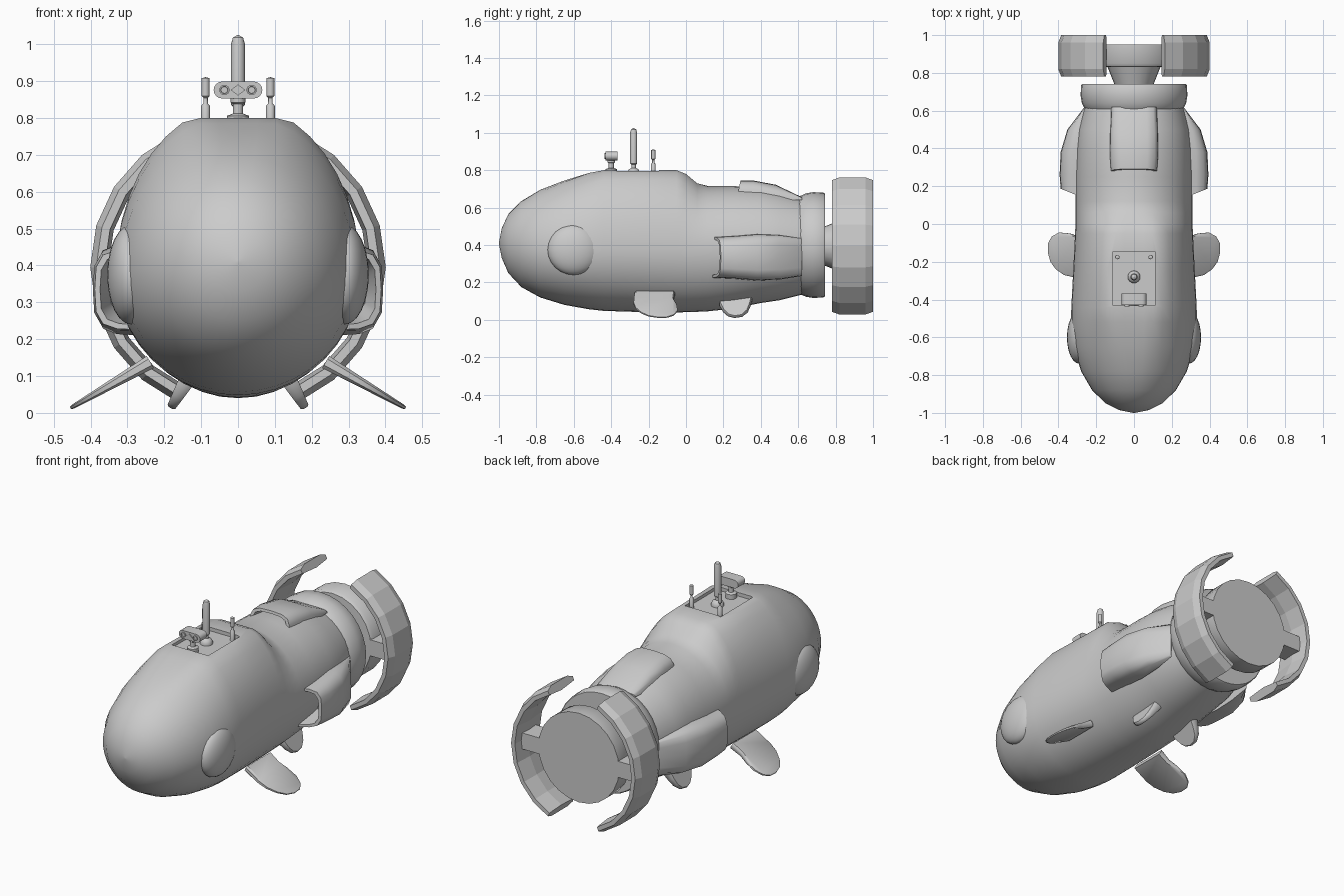
import bpy, bmesh, math
from mathutils import Vector

if "Cube" in bpy.data.objects:
    bpy.data.objects.remove(bpy.data.objects["Cube"])


def finish(name, bm, angle=40):
    """Turn a bmesh into an object; angle=None keeps flat faces."""
    bmesh.ops.remove_doubles(bm, verts=bm.verts, dist=1e-5)
    bmesh.ops.recalc_face_normals(bm, faces=bm.faces)
    me = bpy.data.meshes.new(name)
    bm.to_mesh(me)
    bm.free()
    ob = bpy.data.objects.new(name, me)
    bpy.context.collection.objects.link(ob)
    if angle:
        smooth(ob, angle)
    return ob


def smooth(ob, angle=40):
    bpy.ops.object.select_all(action='DESELECT')
    ob.select_set(True)
    bpy.context.view_layer.objects.active = ob
    bpy.ops.object.shade_smooth_by_angle(angle=math.radians(angle))


def loft(name, rings, angle=40):
    """Skin closed rings of equal length and cap both ends."""
    bm = bmesh.new()
    vs = [[bm.verts.new(p) for p in r] for r in rings]
    n = len(vs[0])
    for a, b in zip(vs, vs[1:]):
        for i in range(n):
            j = (i + 1) % n
            bm.faces.new((a[i], a[j], b[j], b[i]))
    bm.faces.new(vs[0])
    bm.faces.new(vs[-1])
    return finish(name, bm, angle)


def lathe(name, profile, centre, axis, seg=24):
    """Profile of (radius, position along axis); axis is 'y' or 'z'."""
    cx, c2 = centre
    rings = []
    for r, h in profile:
        ring = []
        for i in range(seg):
            a = math.tau * i / seg
            u, v = max(r, 1e-4) * math.cos(a), max(r, 1e-4) * math.sin(a)
            ring.append((cx + u, h, c2 + v) if axis == 'y' else (cx + u, c2 + v, h))
        rings.append(ring)
    return loft(name, rings)


# Hull: stations of y, bottom z, widest z, top z, half width, crown flattening
stations = [
    (-1.0, .405, .41, .415, .005, 1), (-.985, .33, .41, .49, .08, 1),
    (-.95, .25, .41, .565, .15, 1), (-.88, .175, .40, .635, .222, 1),
    (-.78, .12, .39, .695, .28, 1.01), (-.65, .08, .385, .745, .32, 1.03),
    (-.52, .057, .38, .785, .333, 1.06), (-.44, .048, .38, .80, .332, 1.09),
    (-.25, .042, .38, .80, .322, 1.09), (-.05, .04, .38, .80, .312, 1.09),
    (.0, .041, .38, .78, .31, 1.07), (.06, .043, .385, .73, .31, 1.02),
    (.12, .046, .385, .715, .31, 1), (.25, .06, .39, .715, .31, 1),
    (.4, .09, .395, .71, .305, 1), (.5, .105, .395, .69, .295, 1),
    (.62, .135, .4, .655, .262, 1)]
rings = []
for y, zb, zc, zt, w, k in stations:
    ring = []
    for i in range(40):
        a = math.tau * i / 40
        s = math.sin(a)
        z = min(zc + s * k * (zt - zc), zt) if s > 0 else zc + s * (zc - zb)
        ring.append((w * math.cos(a), y, z))
    rings.append(ring)
hull = loft("hull", rings)

# Shallow mast well cut into the crown
bpy.ops.mesh.primitive_cube_add(size=1, location=(0, -.288, .83))
cutter = bpy.context.object
cutter.name = "well_cutter"
cutter.scale = (.225, .285, .10)
mod = hull.modifiers.new("well", 'BOOLEAN')
mod.operation = 'DIFFERENCE'
mod.solver = 'EXACT'
mod.object = cutter
bpy.context.view_layer.objects.active = hull
bpy.ops.object.modifier_apply(modifier="well")
bpy.data.objects.remove(cutter)
smooth(hull)

# Side blisters
for side, sx in (("right", 1), ("left", -1)):
    bpy.ops.mesh.primitive_uv_sphere_add(segments=24, ring_count=12, location=(sx * .29, -.6, .375))
    ob = bpy.context.object
    ob.name = side + "_blister"
    ob.scale = (.065, .14, .135)
    smooth(ob)


# Intake scoops: section stations of y, half width, outer height; hollow mouth in front
def scoop(name, place, base, mouth_y, slant, secs):
    def ring(y, w, h, lean, lo=base):
        shape = [(-1, 0), (-.97, .55), (-.85, .85), (-.55, 1), (0, 1.03),
                 (.55, 1), (.85, .85), (.97, .55), (1, 0)]
        return [place(u * w, y + lean * v * (h - lo), lo + v * (h - lo)) for u, v in shape]
    y0, w0, h0 = mouth_y, secs[0][1], secs[0][2]
    rs = [ring(y0 + .16, w0 * .6, h0 - .04, 0),
          ring(y0, w0 * .87, h0 - .014, slant),
          ring(y0, w0, h0, slant)]
    rs += [ring(y, w, h, 0) for y, w, h in secs[1:]]
    loft(name, rs, 45)


for side, sx in (("right", 1), ("left", -1)):
    scoop(side + "_scoop", lambda u, y, v, sx=sx: (sx * v, y, .335 + u), .26, .135, .4,
          [(0, .11, .385), (.26, .115, .39), (.38, .125, .385), (.5, .12, .35), (.62, .10, .262)])
scoop("top_scoop", lambda u, y, v: (u, y, v), .64, .27, .2,
      [(0, .125, .742), (.36, .13, .742), (.48, .128, .72), (.62, .12, .655)])

# Stern collar and drive hub
lathe("stern_collar", [(0, .59), (.245, .59), (.262, .61), (.276, .64), (.283, .68),
                       (.28, .735), (.275, .742), (0, .742)], (0, .4), 'y', 32)
lathe("drive_hub", [(0, .73), (.10, .73), (.14, .83), (.24, .835), (.25, .85),
                    (.25, .95), (0, .95)], (0, .395), 'y', 24)

# Faceted shroud halves and the brackets that carry them
section = [(.385, .78), (.401, .82), (.401, .96), (.385, 1.0), (.362, 1.0), (.352, .9), (.362, .78)]
for side, sx in (("right", 1), ("left", -1)):
    rs = []
    for i in range(9):
        a = math.radians(-66 + 132 * i / 8)
        rs.append([(sx * r * math.cos(a), y, .395 + r * math.sin(a)) for r, y in section])
    loft(side + "_shroud", rs, None)
    bpy.ops.mesh.primitive_cube_add(size=1, location=(sx * .3, .89, .395))
    ob = bpy.context.object
    ob.name = side + "_shroud_bracket"
    ob.scale = (.13, .12, .09)


# Fins: outline of (distance along fin, y), extruded with a taper in thickness
def fin(name, sx, root, down, outline, t_root, t_tip):
    d = Vector((math.cos(down), 0, -math.sin(down)))
    n = Vector((math.sin(down), 0, math.cos(down)))
    top = max(s for s, _ in outline)
    rs = []
    for sign, pinch in ((-1, .8), (-.5, 1), (.5, 1), (1, .8)):
        ymid = sum(y for _, y in outline) / len(outline)
        ring = []
        for s, y in outline:
            t = t_root + (t_tip - t_root) * s / top
            p = Vector(root) + d * (s * (.97 if pinch < 1 else 1)) + n * sign * t
            y = ymid + (y - ymid) * (.93 if pinch < 1 else 1)
            ring.append((sx * p.x, y, p.z))
        rs.append(ring)
    loft(name, rs, 40)


bow_fin = [(0, -.275), (.10, -.28), (.15, -.27), (.20, -.24), (.235, -.20), (.25, -.15),
           (.248, -.10), (.225, -.065), (.18, -.045), (.12, -.05), (.07, -.065), (0, -.06)]
keel_fin = [(0, .17), (.06, .18), (.10, .20), (.125, .225), (.135, .26),
            (.128, .30), (.10, .33), (.06, .345), (0, .36)]
for side, sx in (("right", 1), ("left", -1)):
    fin(side + "_bow_fin", sx, (.238, 0, .138), math.radians(30), bow_fin, .019, .006)
    fin(side + "_keel_fin", sx, (.115, 0, .13), math.radians(60), keel_fin, .028, .012)

# Periscope mast and two small aerials
lathe("periscope", [(0, .775), (.033, .775), (.033, .79), (.026, .805), (.012, .812), (.012, .83),
                    (.019, .836), (.019, 1.0), (.014, 1.018), (0, 1.026)], (0, -.28), 'z', 16)
for side, sx in (("right", 1), ("left", -1)):
    lathe(side + "_aerial", [(0, .775), (.012, .775), (.012, .833), (.006, .84), (.006, .855),
                             (.011, .86), (.011, .908), (0, .911)], (sx * .088, -.175), 'z', 12)

# Sensor head: post, rounded housing, two lenses and a diamond window
lathe("sensor_post", [(0, .775), (.03, .775), (.03, .806), (.014, .812), (.014, .838),
                      (.02, .842), (.02, .86), (0, .86)], (0, -.40), 'z', 12)
head = []
for cx, start in ((.043, -90), (-.043, 90)):
    for i in range(9):
        a = math.radians(start + 180 * i / 8)
        head.append((cx + .023 * math.cos(a), .876 + .023 * math.sin(a)))
loft("sensor_head", [[(x, y, z) for x, z in head] for y in (-.43, -.367)])
for side, sx in (("right", 1), ("left", -1)):
    lathe(side + "_lens", [(0, -.40), (.014, -.40), (.014, -.436), (.010, -.436),
                           (.009, -.431), (0, -.431)], (sx * .037, .876), 'y', 16)
loft("sensor_window", [[(.02, y, .876), (0, y, .891), (-.02, y, .876), (0, y, .861)]
                       for y in (-.42, -.435)], None)
